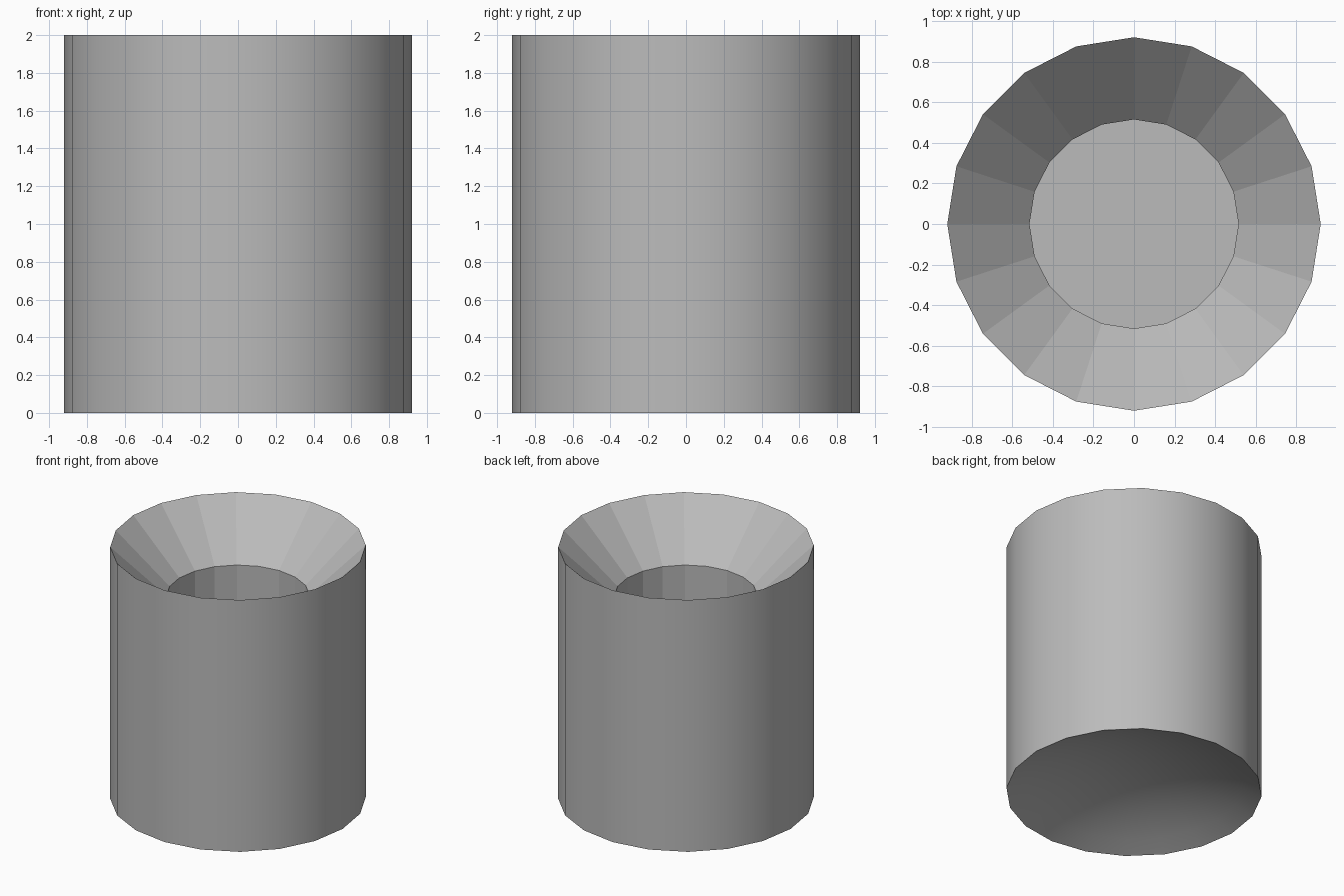
import bpy, bmesh, math

if "Cube" in bpy.data.objects:
    bpy.data.objects.remove(bpy.data.objects["Cube"])

SIDES = 20
R_OUT, R_IN = 0.92, 0.515
DOME = 0.22

bm = bmesh.new()


def ring(r, z):
    return [bm.verts.new((r * math.cos(math.tau * i / SIDES),
                          r * math.sin(math.tau * i / SIDES), z))
            for i in range(SIDES)]


def bridge(a, b, smooth):
    for i in range(SIDES):
        j = (i + 1) % SIDES
        bm.faces.new((a[i], a[j], b[j], b[i])).smooth = smooth


# hollow domed underside, from near the centre out to the foot
dome = [ring(R_OUT * t, DOME * (1 - t * t)) for t in (0.1, 0.25, 0.4, 0.55, 0.7, 0.85, 1.0)]
bm.faces.new(list(reversed(dome[0]))).smooth = True
for a, b in zip(dome, dome[1:]):
    bridge(a, b, True)

# outer wall, faceted funnel, bore and flat floor
top = ring(R_OUT, 2.0)
throat = ring(R_IN, 1.61)
floor = ring(R_IN, 0.4)
bridge(dome[-1], top, True)
bridge(top, throat, False)
bridge(throat, floor, False)
bm.faces.new(floor)

# keep the corners between the parts crisp
for loop in (dome[-1], top, throat, floor):
    for i in range(SIDES):
        bm.edges.get((loop[i], loop[(i + 1) % SIDES])).smooth = False

bmesh.ops.recalc_face_normals(bm, faces=bm.faces)
mesh = bpy.data.meshes.new("funnel_cylinder")
bm.to_mesh(mesh)
bm.free()
obj = bpy.data.objects.new("funnel_cylinder", mesh)
bpy.context.collection.objects.link(obj)

# mid grey finish
mat = bpy.data.materials.new("mid_grey")
mat.diffuse_color = (0.5, 0.5, 0.5, 1)
mat.use_nodes = True
mat.node_tree.nodes["Principled BSDF"].inputs["Base Color"].default_value = mat.diffuse_color
mesh.materials.append(mat)
